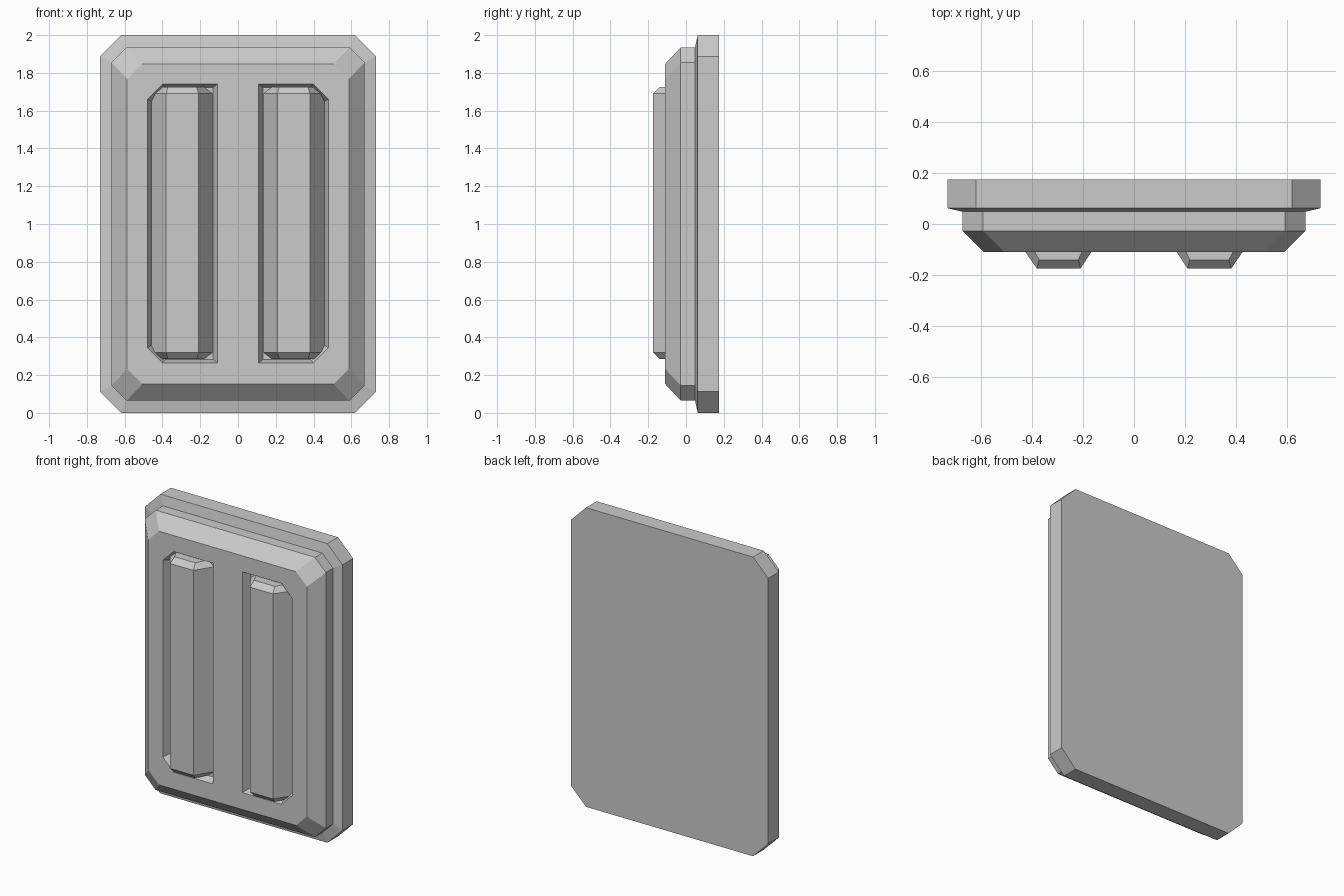
import bpy, bmesh

if "Cube" in bpy.data.objects:
    bpy.data.objects.remove(bpy.data.objects["Cube"])


def loft(name, rings):
    """Skin a closed solid through equal-length rings of points."""
    bm = bmesh.new()
    loops = [[bm.verts.new(p) for p in r] for r in rings]
    n = len(loops[0])
    for a, b in zip(loops, loops[1:]):
        for i in range(n):
            j = (i + 1) % n
            bm.faces.new((a[i], a[j], b[j], b[i]))
    bm.faces.new(loops[0])
    bm.faces.new(loops[-1])
    bmesh.ops.recalc_face_normals(bm, faces=bm.faces)
    me = bpy.data.meshes.new(name)
    bm.to_mesh(me)
    bm.free()
    ob = bpy.data.objects.new(name, me)
    bpy.context.collection.objects.link(ob)
    return ob


def octagon(y, hw, hh, c):
    """Chamfered rectangle around z = 1 at depth y."""
    q = [(hw, hh - c), (hw - c, hh), (c - hw, hh), (-hw, hh - c),
         (-hw, c - hh), (c - hw, -hh), (hw - c, -hh), (hw, c - hh)]
    return [(x, y, z + 1) for x, z in q]


def slot_ring(s, y, x0, x1, hh, c):
    """Slot outline with chamfers on the outer corners only."""
    q = [(x0, -hh), (x1 - c, -hh), (x1, c - hh),
         (x1, hh - c), (x1 - c, hh), (x0, hh)]
    return [(s * x, y, z + 1.003) for x, z in q]


def bar_ring(s, z, front, inset):
    """Trapezoid section of a bar, base buried in the slot floor."""
    q = [(0.135 + inset, -0.06), (0.209 + inset * 0.2, front),
         (0.38 - inset * 0.2, front), (0.459 - inset, -0.06)]
    return [(s * x, y, z) for x, y in q]


# Stepped panel: back plate, thin ledge, raised front with bevel
panel = loft("panel", [
    octagon(0.174, 0.73, 1.0, 0.112),
    octagon(0.062, 0.73, 1.0, 0.112),
    octagon(0.048, 0.67, 0.935, 0.08),
    octagon(-0.028, 0.67, 0.935, 0.08),
    octagon(-0.11, 0.587, 0.848, 0.08)])

for s, side in ((-1, "left"), (1, "right")):
    # Tapered slot cut into the front (taper continued past the face)
    cutter = loft("slot_cutter_" + side, [
        slot_ring(s, -0.06, 0.133, 0.458, 0.720, 0.075),
        slot_ring(s, -0.16, 0.085, 0.500, 0.756, 0.085)])
    cutter.hide_render = True
    mod = panel.modifiers.new("slot_" + side, 'BOOLEAN')
    mod.object = cutter
    mod.operation = 'DIFFERENCE'
    mod.solver = 'EXACT'
    bpy.context.view_layer.objects.active = panel
    bpy.ops.object.modifier_apply(modifier=mod.name)
    bpy.data.objects.remove(cutter)

    # Raised bar with bevelled ends
    loft("bar_" + side, [
        bar_ring(s, 0.285, -0.14, 0.045),
        bar_ring(s, 0.32, -0.174, 0),
        bar_ring(s, 1.69, -0.174, 0),
        bar_ring(s, 1.725, -0.14, 0.045)])
